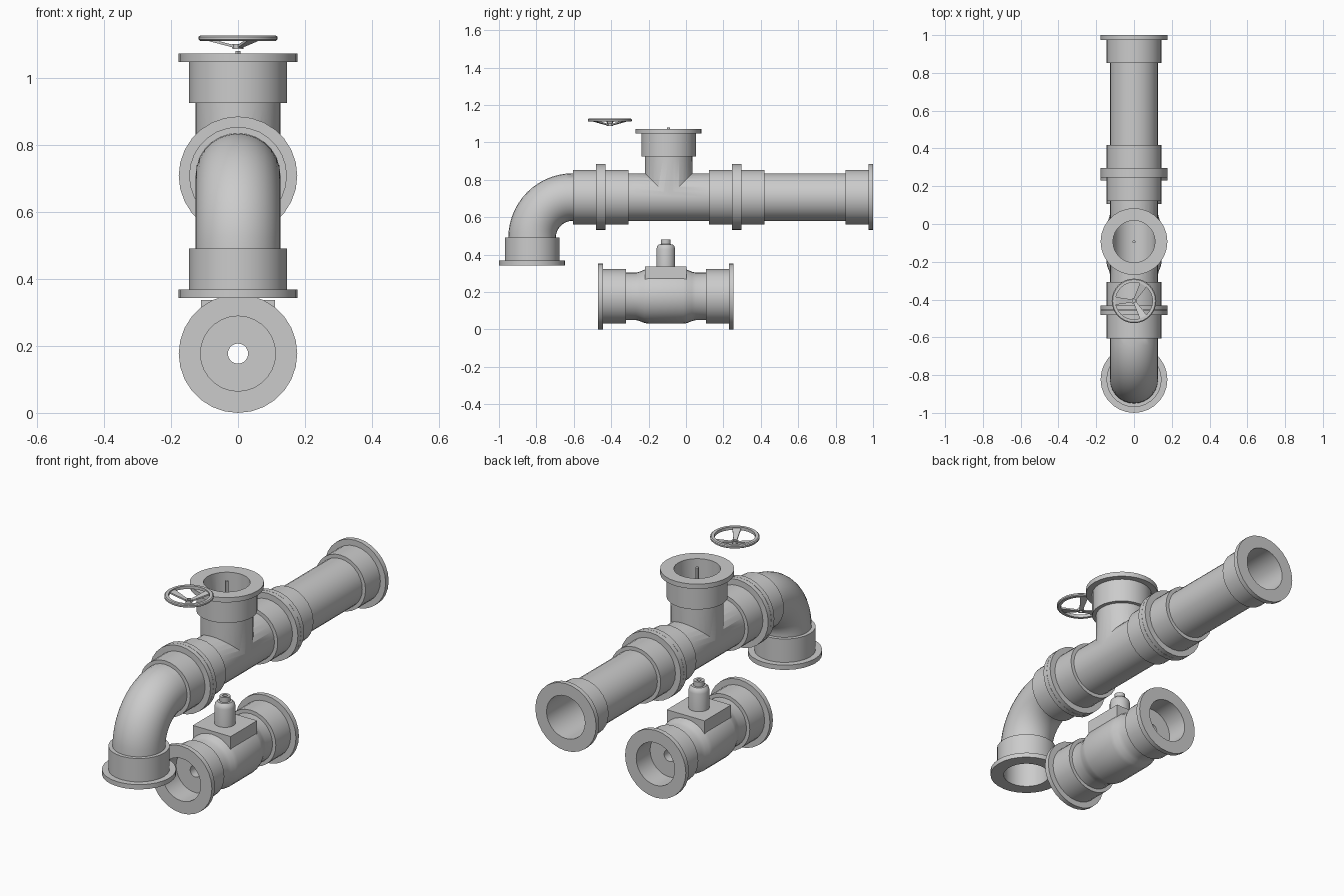
import bpy, bmesh
from math import sin, cos, pi, radians

if "Cube" in bpy.data.objects:
    bpy.data.objects.remove(bpy.data.objects["Cube"])

SEG = 28
R, RI, RC, RF = 0.127, 0.112, 0.146, 0.177   # pipe, bore, collar, flange radii
AX, TY = 0.708, -0.093                       # run height, tee branch position
FT, CT = 0.025, 0.148                        # flange thickness, flange + collar length

grey = bpy.data.materials.new("pipe_grey")
grey.diffuse_color = (0.6, 0.6, 0.6, 1)
grey.use_nodes = True
grey.node_tree.nodes["Principled BSDF"].inputs["Base Color"].default_value = grey.diffuse_color


def finish(name, bm):
    bmesh.ops.recalc_face_normals(bm, faces=bm.faces)
    me = bpy.data.meshes.new(name)
    bm.to_mesh(me)
    bm.free()
    ob = bpy.data.objects.new(name, me)
    bpy.context.collection.objects.link(ob)
    me.materials.append(grey)
    return ob


def rings(name, data, closed=True, seg=SEG):
    """Skin rings (y, z, tilt, radius); tilt 0 looks along y, 90 along z."""
    bm = bmesh.new()
    loops = []
    for y, z, tilt, r in data:
        a = radians(tilt)
        loops.append([bm.verts.new((r * cos(t), y - r * sin(t) * sin(a), z + r * sin(t) * cos(a)))
                      for t in (2 * pi * i / seg for i in range(seg))])
    for i in range(len(loops) if closed else len(loops) - 1):
        p, q = loops[i], loops[(i + 1) % len(loops)]
        for j in range(seg):
            k = (j + 1) % seg
            bm.faces.new((p[j], p[k], q[k], q[j]))
    if not closed:
        bm.faces.new(loops[0])
        bm.faces.new(loops[-1])
    return finish(name, bm)


def along_y(z, prof):
    return [(y, z, 0, r) for y, r in prof]


def along_z(y, prof):
    return [(y, z, 90, r) for z, r in prof]


def flange(end, s):
    """Profile from the flange face at 'end' inward in direction s."""
    return [(end, RF), (end + s * FT, RF), (end + s * FT, RC), (end + s * CT, RC), (end + s * CT, R)]


def boolean(ob, other, op):
    m = ob.modifiers.new(op, 'BOOLEAN')
    m.operation, m.object, m.solver = op, other, 'EXACT'
    bpy.context.view_layer.update()
    bpy.context.view_layer.objects.active = ob
    bpy.ops.object.modifier_apply(modifier=m.name)
    bpy.data.objects.remove(other)


# straight pipe with a flange at each end
y0, y1 = 0.271, 1.0
rings("straight_pipe", along_y(AX, [(y0, RI)] + flange(y0, 1) + flange(y1, -1)[::-1] + [(y1, RI)]))

# tee: run and branch joined, then bored out
a, b, top = -0.456, 0.27, 1.073
tee = rings("tee_pipe", along_y(AX, flange(a, 1) + flange(b, -1)[::-1]), False)
boolean(tee, rings("branch", along_z(TY, [(AX, R - 0.0006)] + flange(top, -1)[::-1][:1]
        + flange(top, -1)[::-1][1:]), False), 'UNION')
boolean(tee, rings("run_bore", along_y(AX, [(a - 0.1, RI), (b + 0.1, RI)]), False), 'DIFFERENCE')
boolean(tee, rings("branch_bore", along_z(TY, [(AX + 0.003, RI - 0.0007), (top + 0.1, RI - 0.0007)]), False),
        'DIFFERENCE')

# elbow: flange, quarter bend, flange, then back along the bore
BR, low, ey = 0.218, 0.343, -0.823
end = -0.457


def bend(r):
    return [(ey + BR - BR * cos(p), AX - BR + BR * sin(p), 90 - p * 180 / pi, r)
            for p in (pi / 2 * i / 14 for i in range(15))]


rings("elbow_pipe", along_z(ey, flange(low, 1)) + bend(R) + along_y(AX, flange(end, -1)[::-1] + [(end, RI)])
      + bend(RI)[::-1] + along_z(ey, [(low, RI)]))

# valve body: bulged middle, recessed ends, narrow port right through
VZ, VY, L = 0.177, -0.108, 0.362
s, e = VY - L, VY + L
rings("valve_body", along_y(VZ, [(s, RI)] + flange(s, 1)
      + [(VY - 0.16, R), (VY - 0.14, 0.132), (VY - 0.115, 0.142), (VY - 0.095, RC),
         (VY + 0.095, RC), (VY + 0.115, 0.142), (VY + 0.14, 0.132), (VY + 0.16, R)]
      + flange(e, -1)[::-1]
      + [(e, RI), (e - 0.115, RI), (e - 0.115, 0.03), (s + 0.115, 0.03), (s + 0.115, RI)]))

# flat pad on the valve
bm = bmesh.new()
bmesh.ops.create_cube(bm, size=1)
bmesh.ops.scale(bm, vec=(0.22, 0.22, 0.11), verts=bm.verts)
bmesh.ops.translate(bm, vec=(0, VY, 0.282), verts=bm.verts)
finish("valve_pad", bm)

# valve neck with a hollow tip
rings("valve_neck", along_z(VY, [(0.32, 0.05), (0.43, 0.05), (0.445, 0.046), (0.455, 0.036), (0.456, 0.026),
                                 (0.482, 0.026), (0.482, 0.012), (0.42, 0.012), (0.419, 0.002), (0.32, 0.002)]))

# thin spindle standing in the tee branch
rings("valve_spindle", along_z(TY, [(0.77, 0.008), (1.08, 0.008)]), False, 12)

# handwheel: rim, hub and three spokes that widen towards the rim
WY = -0.407
rings("handwheel_rim", along_z(WY, [(1.111, 0.098), (1.111, 0.113), (1.115, 0.118), (1.123, 0.118),
                                    (1.127, 0.113), (1.127, 0.098)]), seg=32)
rings("handwheel_hub", along_z(WY, [(1.087, 0.009), (1.087, 0.016), (1.102, 0.016), (1.102, 0.009)]), seg=16)
for n, ang in enumerate((60, 180, 300)):
    bm = bmesh.new()
    c, d = cos(radians(ang)), sin(radians(ang))
    ends = []
    for r, w, z in ((0.011, 0.008, 1.094), (0.102, 0.021, 1.118)):
        ends.append([bm.verts.new((r * c - u * d, WY + r * d + u * c, z + h))
                     for u, h in ((-w, -0.004), (w, -0.004), (w, 0.004), (-w, 0.004))])
    for j in range(4):
        k = (j + 1) % 4
        bm.faces.new((ends[0][j], ends[0][k], ends[1][k], ends[1][j]))
    bm.faces.new(ends[0])
    bm.faces.new(ends[1])
    finish("handwheel_spoke_%d" % (n + 1), bm)

# smooth round surfaces, crisp edges
for ob in bpy.data.objects:
    bpy.ops.object.select_all(action='DESELECT')
    ob.select_set(True)
    bpy.context.view_layer.objects.active = ob
    bpy.ops.object.shade_smooth_by_angle(angle=radians(30))
